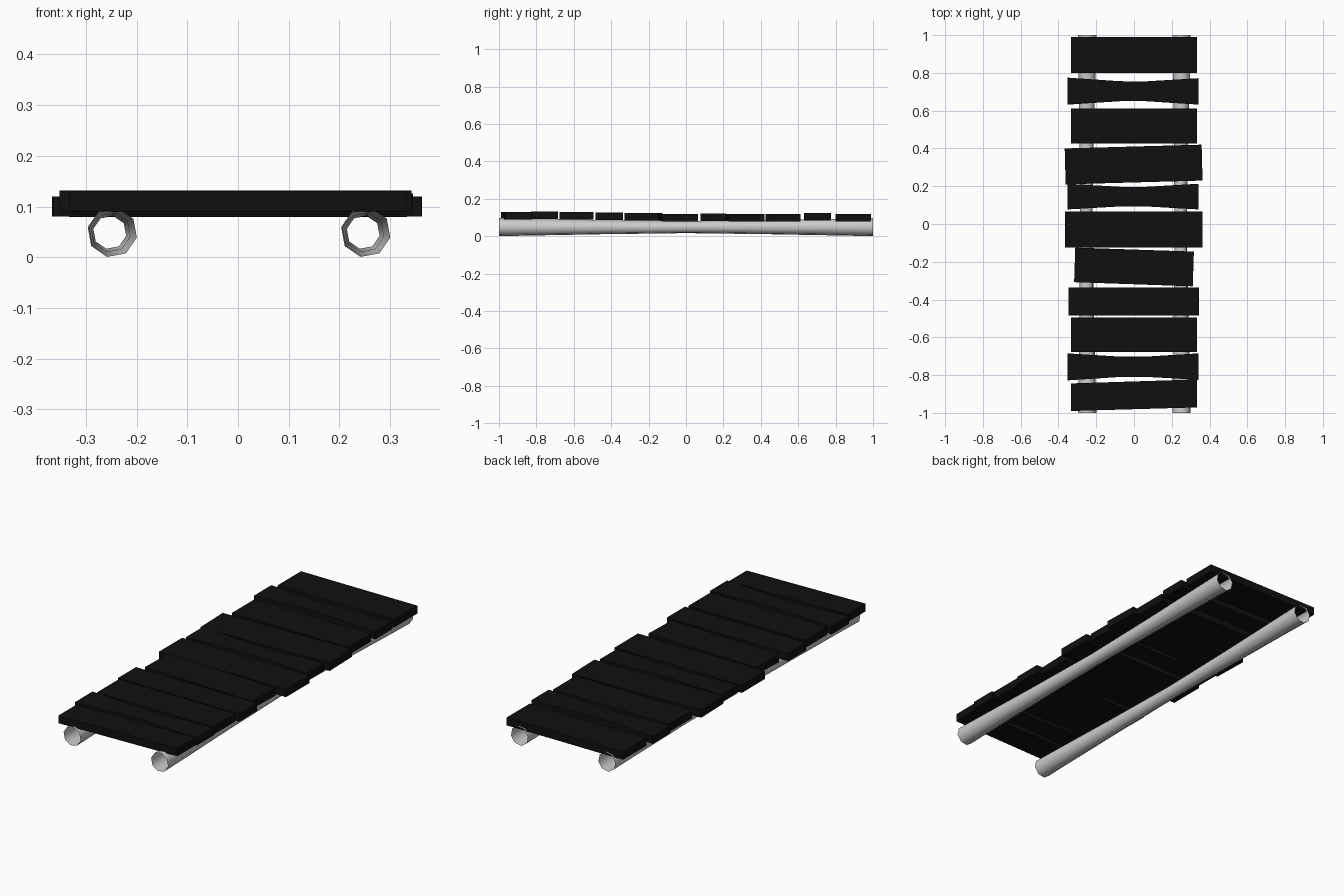
import bpy, bmesh, math

if "Cube" in bpy.data.objects:
    bpy.data.objects.remove(bpy.data.objects["Cube"])

black = bpy.data.materials.new("dark_wood")
black.diffuse_color = (0.005, 0.005, 0.005, 1)
black.use_nodes = True
black.node_tree.nodes["Principled BSDF"].inputs["Base Color"].default_value = black.diffuse_color


def make_object(name, bm):
    bmesh.ops.recalc_face_normals(bm, faces=bm.faces)
    mesh = bpy.data.meshes.new(name)
    bm.to_mesh(mesh)
    bm.free()
    ob = bpy.data.objects.new(name, mesh)
    bpy.context.collection.objects.link(ob)
    return ob


# Support logs: open eight-sided tubes, thinner at the waist
def log(name, x):
    bm = bmesh.new()
    rings = []
    for y, r, dx in [(-1, .0495, 0), (-.85, .0465, 0), (-.45, .039, -.003),
                     (0, .033, -.005), (.45, .039, -.003), (.85, .0465, 0), (1, .0495, 0)]:
        angles = [math.radians(258 + 45 * i) for i in range(8)]
        rings.append([bm.verts.new((x + dx + r * math.cos(a), y, .049 + r * math.sin(a)))
                      for a in angles])
    for a, b in zip(rings, rings[1:]):
        for i in range(8):
            j = (i + 1) % 8
            bm.faces.new((a[i], a[j], b[j], b[i]))
    for f in bm.faces:
        f.smooth = True
    return make_object(name, bm)


log("left_log", -.248)
log("right_log", .252)


# Plank: outline given by left and right end edges, optionally pinched in the middle
def plank(name, left, right, top, pinch=0, thick=.04):
    (lx0, l0), (lx1, l1) = left      # lower and upper corner of left end
    (rx0, r0), (rx1, r1) = right
    ts = [0, .25, .4, .6, .75, 1] if pinch else [0, 1]
    low, high = [], []
    for t in ts:
        p = pinch * min(1, 2.5 * min(t, 1 - t))
        low.append((lx0 + (rx0 - lx0) * t, l0 + (r0 - l0) * t + p))
        high.append((lx1 + (rx1 - lx1) * t, l1 + (r1 - l1) * t - p))
    bm = bmesh.new()
    face = bm.faces.new([bm.verts.new((x, y, top - thick)) for x, y in low + high[::-1]])
    up = bmesh.ops.extrude_face_region(bm, geom=[face])["geom"]
    bmesh.ops.translate(bm, vec=(0, 0, thick),
                        verts=[v for v in up if isinstance(v, bmesh.types.BMVert)])
    # the extruded region keeps its base only if it is still present
    if not any(all(abs(v.co.z - top + thick) < 1e-5 for v in f.verts) for f in bm.faces):
        bm.faces.new([v for v in bm.verts if abs(v.co.z - top + thick) < 1e-5])
    make_object(name, bm).data.materials.append(black)


def ends(lx, l0, l1, rx, r0, r1, skew=0):
    return ((lx + skew, l0), (lx, l1)), ((rx + skew, r0), (rx, r1))


# Deck, from back to front: (ends, top height, pinch)
deck = [
    (ends(-.333, .80, .99, .333, .80, .99), .119, 0),
    (ends(-.352, .632, .775, .342, .632, .772), .124, .018),
    (ends(-.333, .425, .612, .333, .425, .612), .119, 0),
    (ends(-.367, .21, .40, .358, .23, .42, .005), .120, 0),
    (ends(-.352, .077, .213, .342, .077, .213), .122, .016),
    (ends(-.365, -.125, .065, .362, -.125, .065), .120, 0),
    (ends(-.311, -.308, -.125, .317, -.33, -.146, -.006), .124, 0),
    (ends(-.348, -.484, -.336, .345, -.484, -.336), .126, 0),
    (ends(-.333, -.677, -.495, .333, -.677, -.495), .129, 0),
    (ends(-.352, -.828, -.685, .342, -.825, -.685), .132, .017),
    (ends(-.333, -.99, -.844, .333, -.971, -.823), .130, 0),
]
for i, ((left, right), top, pinch) in enumerate(deck, 1):
    plank(f"plank_{i}", left, right, top, pinch)
